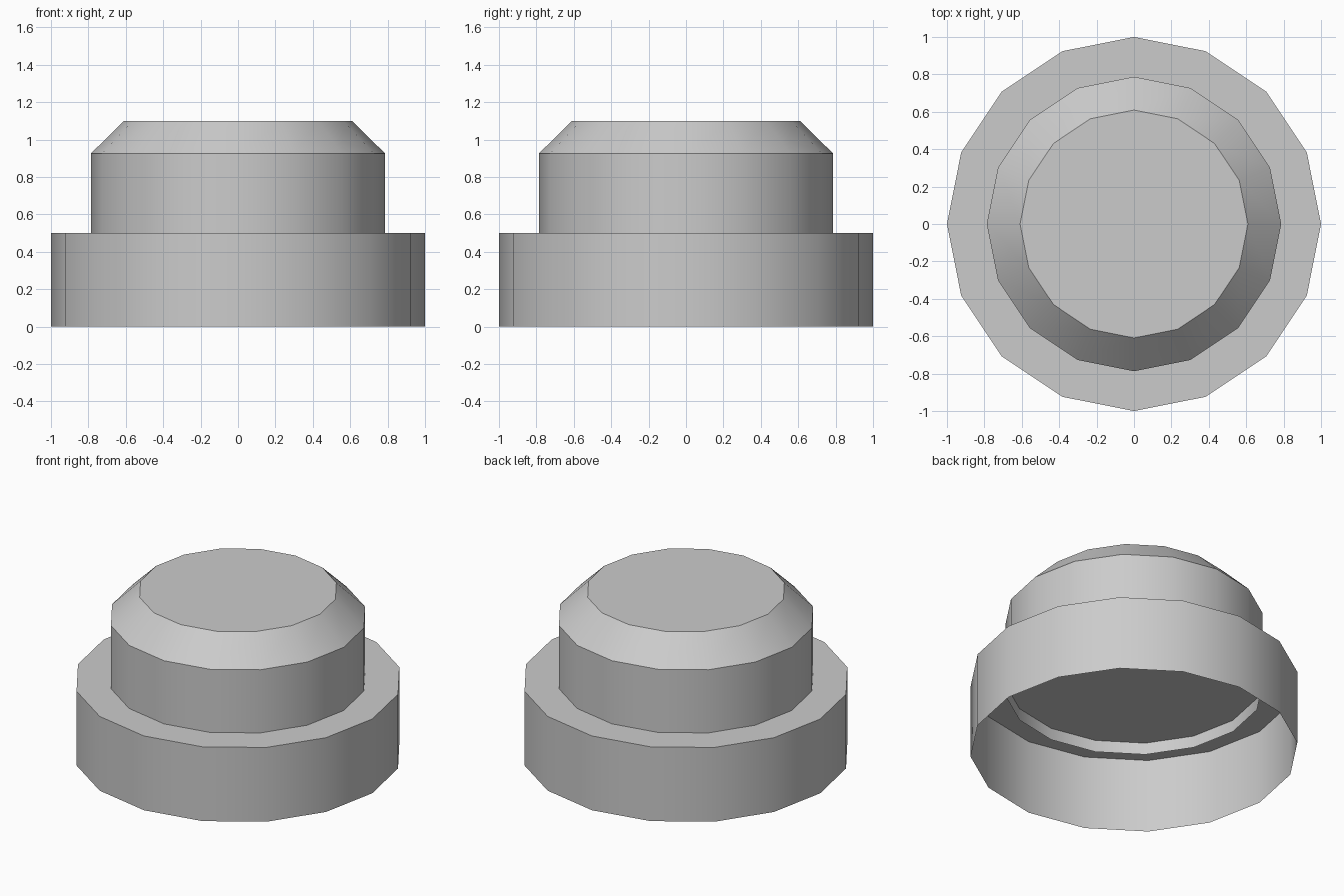
import bpy, bmesh
from math import cos, sin, pi, radians

if "Cube" in bpy.data.objects:
    bpy.data.objects.remove(bpy.data.objects["Cube"])

SIDES = 16


def open_cap(name, profile):
    """Spin a (radius, z) profile into an open-bottomed shell closed by a flat top."""
    bm = bmesh.new()
    rings = [[bm.verts.new((r * cos(2 * pi * i / SIDES), r * sin(2 * pi * i / SIDES), z))
              for i in range(SIDES)] for r, z in profile]
    for low, high in zip(rings, rings[1:]):
        for i in range(SIDES):
            j = (i + 1) % SIDES
            bm.faces.new((low[i], low[j], high[j], high[i]))
    bm.faces.new(rings[-1])
    mesh = bpy.data.meshes.new(name)
    bm.to_mesh(mesh)
    bm.free()
    obj = bpy.data.objects.new(name, mesh)
    bpy.context.collection.objects.link(obj)
    bpy.ops.object.select_all(action='DESELECT')
    obj.select_set(True)
    bpy.context.view_layer.objects.active = obj
    bpy.ops.object.shade_smooth_by_angle(angle=radians(30))
    return obj


# Wide base, hollow from below
open_cap("base", [(1.0, 0.0), (1.0, 0.5)])

# Narrower chamfered button, its open skirt reaching just through the base top
open_cap("button", [(0.787, 0.42), (0.787, 0.925), (0.609, 1.1)])
